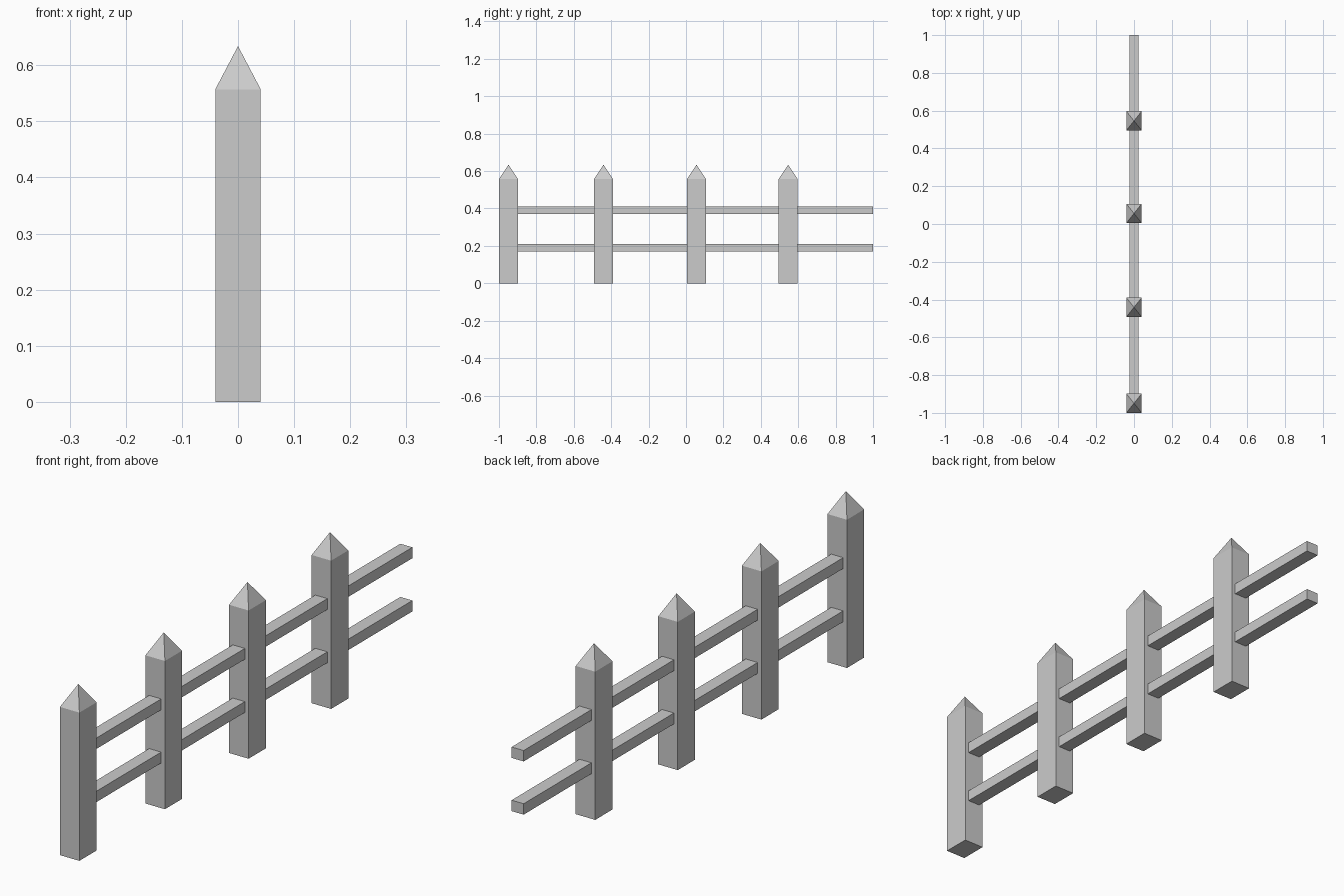
import bpy
import bmesh

cube = bpy.data.objects.get("Cube")
if cube:
    bpy.data.objects.remove(cube, do_unlink=True)

GREY = (0.6, 0.6, 0.6, 1)
mat = bpy.data.materials.new("plain_grey")
mat.use_nodes = True
mat.diffuse_color = GREY
mat.node_tree.nodes["Principled BSDF"].inputs["Base Color"].default_value = GREY


def box(name, size, centre, point_height=0):
    """A box, with its top drawn up to a pyramid when point_height is set."""
    bm = bmesh.new()
    bmesh.ops.create_cube(bm, size=1)
    for v in bm.verts:
        v.co = [v.co[i] * size[i] for i in range(3)]
    if point_height:
        top = max(bm.faces, key=lambda f: f.calc_center_median().z)
        tip = bmesh.ops.poke(bm, faces=[top])["verts"][0]
        tip.co.z += point_height
    mesh = bpy.data.meshes.new(name)
    bm.to_mesh(mesh)
    bm.free()
    mesh.materials.append(mat)
    obj = bpy.data.objects.new(name, mesh)
    obj.location = centre
    bpy.context.collection.objects.link(obj)
    return obj


# Pointed posts
POST_Y = (-0.949, -0.441, 0.056, 0.546)
POST_WIDTH, POST_DEPTH, POST_HEIGHT = 0.081, 0.102, 0.557
for i, y in enumerate(POST_Y):
    box(f"post_{i + 1}", (POST_WIDTH, POST_DEPTH, POST_HEIGHT),
        (0, y, POST_HEIGHT / 2), point_height=0.077)

# Two rails running on from each post to the next, the last ones free
ends = POST_Y[1:] + (1.0,)
for level, z in (("lower", 0.19), ("upper", 0.39)):
    for i, (start, end) in enumerate(zip(POST_Y, ends)):
        box(f"{level}_rail_{i + 1}", (0.05, end - start, 0.041),
            (0, (start + end) / 2, z))
